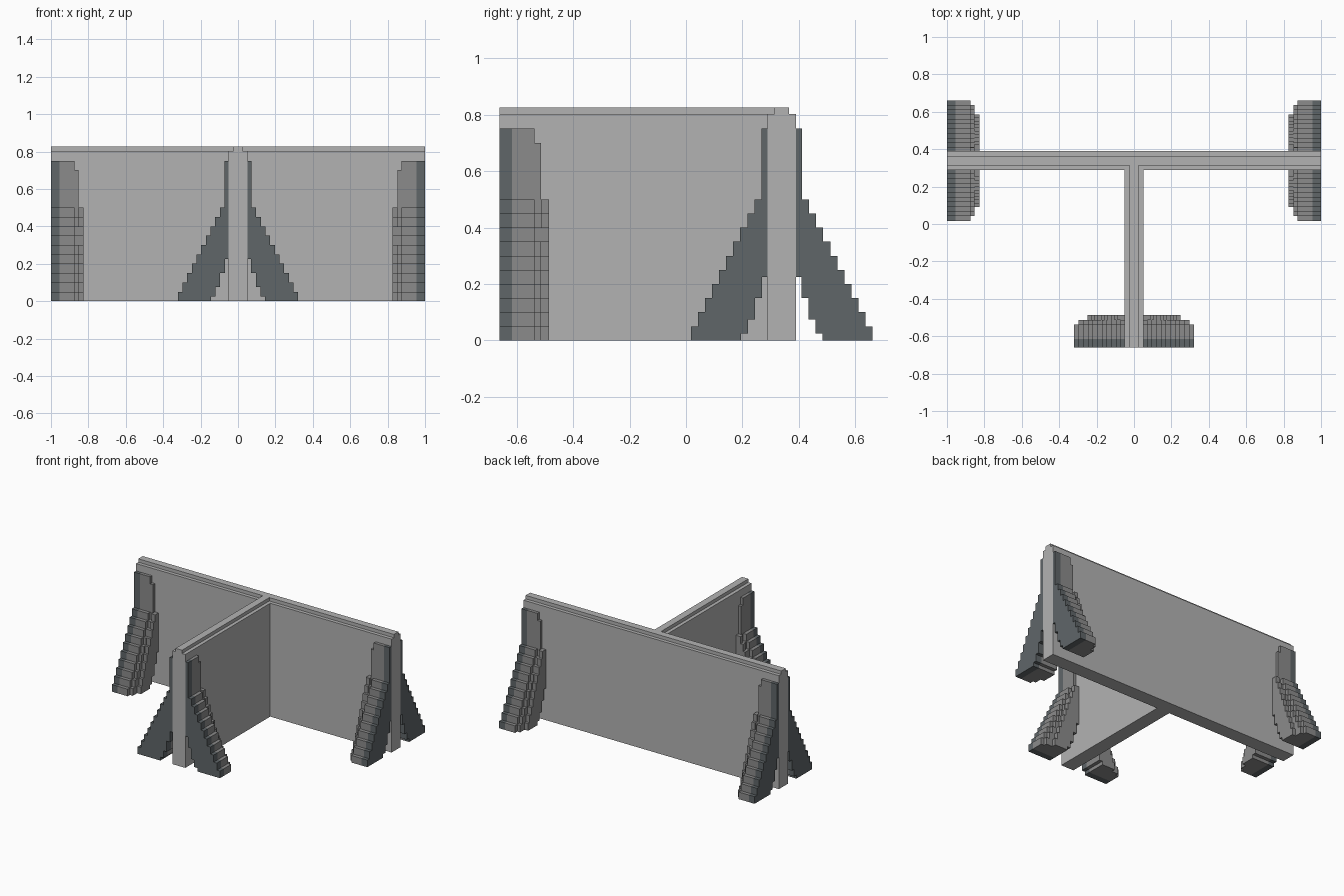
import bpy, bmesh
from mathutils import Vector

if "Cube" in bpy.data.objects:
    bpy.data.objects.remove(bpy.data.objects["Cube"], do_unlink=True)


def material(name, rgb):
    m = bpy.data.materials.new(name)
    m.diffuse_color = (*rgb, 1)
    m.use_nodes = True
    b = m.node_tree.nodes["Principled BSDF"]
    b.inputs["Base Color"].default_value = (*rgb, 1)
    b.inputs["Roughness"].default_value = 0.8
    return m


CONCRETE = material("light concrete", (0.45, 0.45, 0.45))
GREY = material("mid grey", (0.26, 0.26, 0.26))
SLATE = material("dark slate", (0.115, 0.133, 0.141))


def add_prism(bm, points, depth, mat=0):
    """Extrude a closed outline of 3D points along the depth vector."""
    base = bm.faces.new([bm.verts.new(p) for p in points])
    ext = bmesh.ops.extrude_face_region(bm, geom=[base], use_keep_orig=True)
    verts = [g for g in ext["geom"] if isinstance(g, bmesh.types.BMVert)]
    bmesh.ops.translate(bm, verts=verts, vec=depth)
    for f in {f for v in verts for f in v.link_faces} | {base}:
        f.material_index = mat


def make_object(name, bm, mats):
    bmesh.ops.recalc_face_normals(bm, faces=bm.faces)
    me = bpy.data.meshes.new(name)
    bm.to_mesh(me)
    bm.free()
    for m in mats:
        me.materials.append(m)
    ob = bpy.data.objects.new(name, me)
    bpy.context.collection.objects.link(ob)
    return ob


# T-shaped wall and the narrower coping on top of it
def tee(name, half, z0, z1):
    yc, front = 0.339, -0.661
    pts = [(-1, yc + half), (-1, yc - half), (-half, yc - half), (-half, front),
           (half, front), (half, yc - half), (1, yc - half), (1, yc + half)]
    bm = bmesh.new()
    add_prism(bm, [(x, y, z0) for x, y in pts], Vector((0, 0, z1 - z0)))
    make_object(name, bm, [CONCRETE])


tee("wall", 0.05, 0.0, 0.802)
tee("coping", 0.025, 0.802, 0.826)


# Stepped buttress outline as (distance from wall, height)
def outline(top, reach):
    pts = [(0, top), (0, 0.225)]
    # stepped hollow next to the wall
    z = 0.225
    for d, low in ((0.02, 0.15), (0.045, 0.075), (0.07, 0.025), (0.095, 0.0)):
        pts += [(d, z), (d, low)]
        z = low
    # outer staircase, climbing from the toe
    last = None
    for i in range(10):
        d = reach(0.272 - 0.025 * i)
        if last is not None and abs(d - last) < 1e-5:
            pts[-1] = (d, 0.05 * (i + 1))
        else:
            pts += [(d, 0.05 * i), (d, 0.05 * (i + 1))]
        last = d
    if top > 0.5:
        d = reach(0.022)
        if abs(d - last) < 1e-5:
            pts[-1] = (d, top)
        else:
            pts += [(d, 0.5), (d, top)]
    return pts


FULL = outline(0.75, lambda d: d)
MIDDLE = outline(0.70, lambda d: max(d - 0.025, 0.021))
INNER = outline(0.50, lambda d: 0.02 + (d - 0.022) * 0.71)
# outline, start and end across the buttress, material slot
LAYERS = [(FULL, 0, 0.045, 1), (FULL, 0.045, 0.125, 0),
          (MIDDLE, 0.125, 0.147, 0), (INNER, 0.147, 0.175, 0)]


def buttress(name, origin, out, across):
    """Stacked stepped layers, the outermost one dark."""
    origin, out, across = Vector(origin), Vector(out), Vector(across)
    bm = bmesh.new()
    for pts, w0, w1, mat in LAYERS:
        add_prism(bm, [origin + out * d + across * w0 + Vector((0, 0, z)) for d, z in pts],
                  across * (w1 - w0), mat)
    make_object(name, bm, [GREY, SLATE])


# Pairs of buttresses at the three wall ends
for side, s in (("left", 1), ("right", -1)):
    buttress(side + "_back_buttress", (s, 0.389, 0), (0, 1, 0), (-s, 0, 0))
    buttress(side + "_front_buttress", (s, 0.289, 0), (0, -1, 0), (-s, 0, 0))
    buttress(side + "_stem_buttress", (s * 0.05, -0.661, 0), (s, 0, 0), (0, 1, 0))
